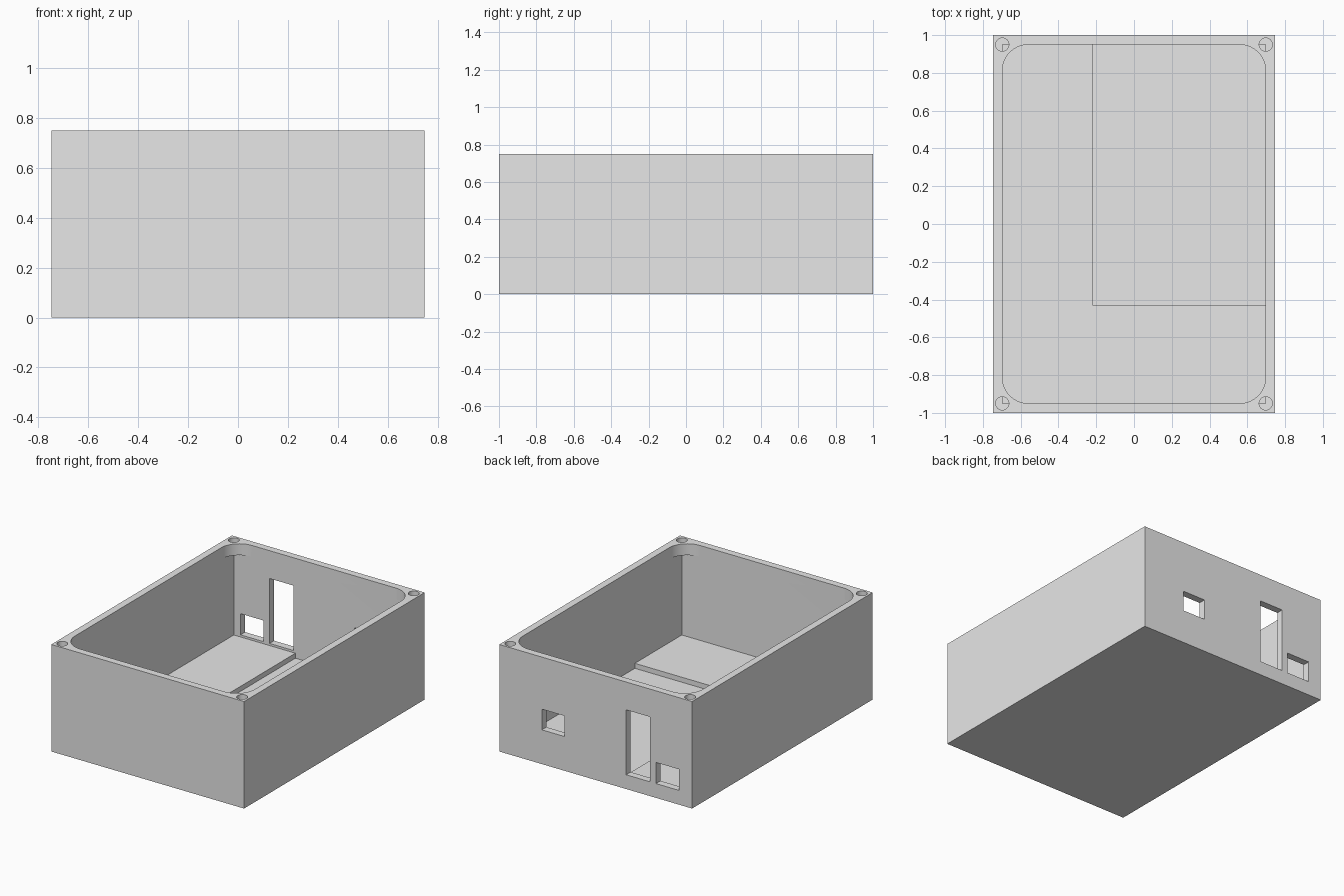
import bpy, bmesh, math

if "Cube" in bpy.data.objects:
    bpy.data.objects.remove(bpy.data.objects["Cube"], do_unlink=True)

HX, HY, TOP = 0.7475, 1.0, 0.75      # outer half sizes and height
WALL, RADIUS = 0.05, 0.14
IX, IY = HX - WALL, HY - WALL        # inner half sizes
FLOOR, TAB = 0.085, 0.67             # floor level, underside of corner tabs

grey = bpy.data.materials.new("light grey")
grey.use_nodes = True
colour = (0.8, 0.8, 0.8, 1)
grey.diffuse_color = colour
grey.node_tree.nodes["Principled BSDF"].inputs["Base Color"].default_value = colour


def prism(name, outline, z0, z1):
    """Extrude a counter-clockwise xy outline between two heights."""
    bm = bmesh.new()
    face = bm.faces.new([bm.verts.new((x, y, z0)) for x, y in outline])
    up = bmesh.ops.extrude_face_region(bm, geom=[face])["geom"]
    for v in up:
        if isinstance(v, bmesh.types.BMVert):
            v.co.z = z1
    bmesh.ops.recalc_face_normals(bm, faces=bm.faces)
    mesh = bpy.data.meshes.new(name)
    bm.to_mesh(mesh)
    bm.free()
    ob = bpy.data.objects.new(name, mesh)
    bpy.context.collection.objects.link(ob)
    mesh.materials.append(grey)
    return ob


def rect(x0, x1, y0, y1):
    return [(x0, y0), (x1, y0), (x1, y1), (x0, y1)]


def arc(cx, cy, r, start, sweep, n):
    return [(cx + r * math.cos(start + sweep * i / n),
             cy + r * math.sin(start + sweep * i / n)) for i in range(n + 1)]


def cut(target, cutter):
    """Subtract the cutter, then discard it."""
    cutter.hide_render = True
    bpy.context.view_layer.objects.active = target
    mod = target.modifiers.new("cut", "BOOLEAN")
    mod.operation, mod.solver, mod.object = "DIFFERENCE", "EXACT", cutter
    bpy.ops.object.modifier_apply(modifier=mod.name)
    bpy.data.objects.remove(cutter, do_unlink=True)


box = prism("open_box", rect(-HX, HX, -HY, HY), 0, TOP)

# Square cavity below the tabs, rounded opening through the rim
cut(box, prism("cavity", rect(-IX, IX, -IY, IY), FLOOR, TAB))
rounded = []
for k, (sx, sy) in enumerate([(1, 1), (-1, 1), (-1, -1), (1, -1)]):
    rounded += arc(sx * (IX - RADIUS), sy * (IY - RADIUS), RADIUS,
                   k * math.pi / 2, math.pi / 2, 16)
cut(box, prism("opening", rounded, 0.4, TOP + 0.1))

# Shallow recess in the floor
cut(box, prism("recess", rect(-0.22, IX, -0.43, IY), 0.05, 0.2))

# Screw holes in the corner tabs
for sx in (-1, 1):
    for sy in (-1, 1):
        circle = arc(sx * IX, sy * IY, 0.035, 0.05, 2 * math.pi, 32)[:-1]
        cut(box, prism("screw_hole", circle, TAB - 0.005, TOP + 0.1))

# Ports through the back wall: x range, z range
for x0, x1, z0, z1 in [(0.24, 0.417, 0.24, 0.385),
                       (-0.42, -0.236, 0.10, 0.555),
                       (-0.645, -0.467, 0.10, 0.248)]:
    cut(box, prism("port", rect(x0, x1, 0.9, 1.1), z0, z1))

bpy.ops.object.select_all(action="DESELECT")
box.select_set(True)
bpy.context.view_layer.objects.active = box
bpy.ops.object.shade_smooth_by_angle(angle=math.radians(30))
